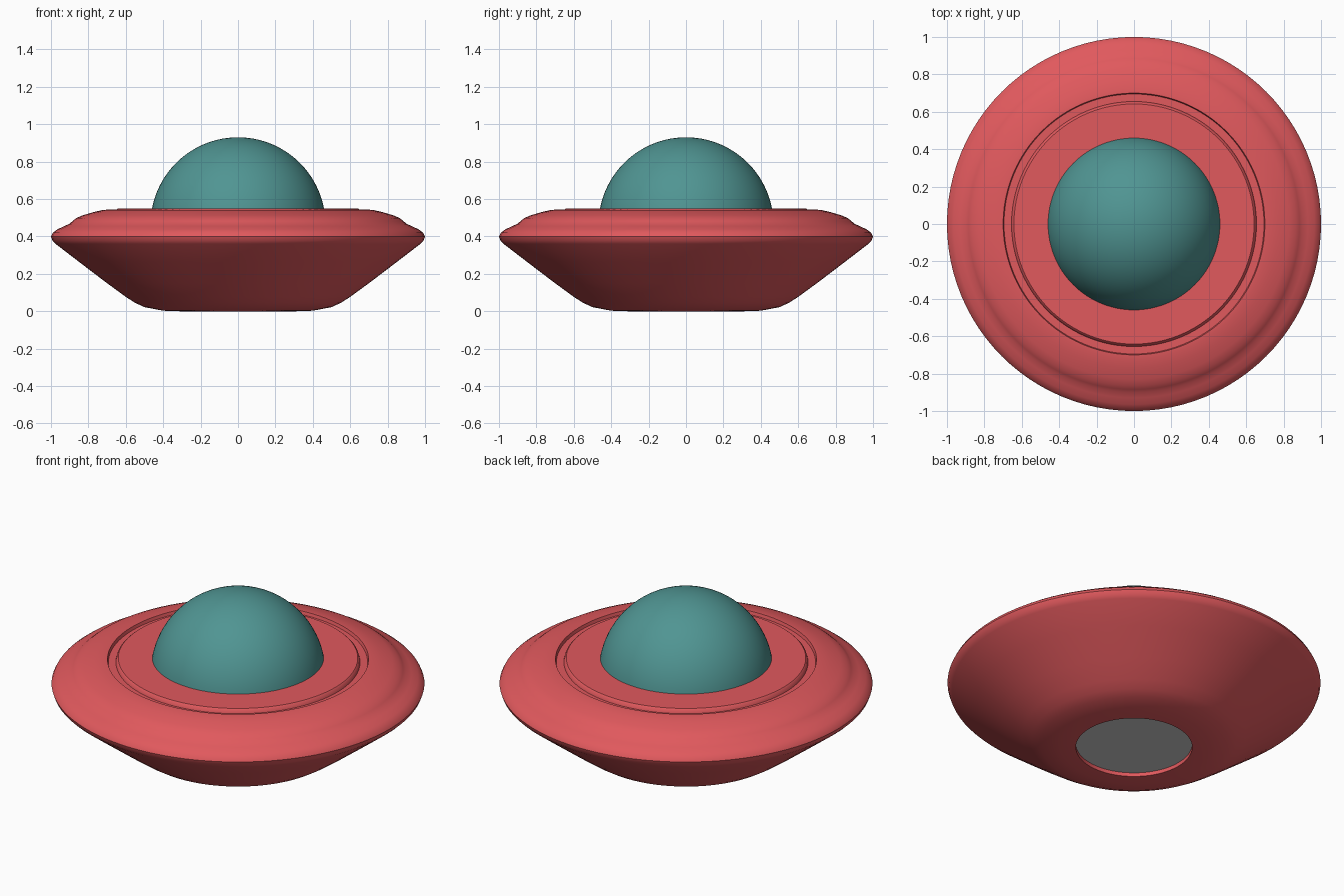
import bpy, math

if "Cube" in bpy.data.objects:
    bpy.data.objects.remove(bpy.data.objects["Cube"])

SEGMENTS = 96


def material(name, color):
    mat = bpy.data.materials.new(name)
    mat.diffuse_color = (*color, 1)
    mat.use_nodes = True
    mat.node_tree.nodes["Principled BSDF"].inputs["Base Color"].default_value = mat.diffuse_color
    return mat


def lathe(name, profile, mat=None, angle=22):
    """Revolve (radius, z) points, listed from bottom to top, about z."""
    verts, faces, rings = [], [], []
    for r, z in profile:
        count = 1 if r < 1e-5 else SEGMENTS
        rings.append([len(verts) + i for i in range(count)])
        for i in range(count):
            a = 2 * math.pi * i / SEGMENTS
            verts.append((r * math.cos(a), r * math.sin(a), z))
    for low, high in zip(rings, rings[1:]):
        for i in range(SEGMENTS):
            j = (i + 1) % SEGMENTS
            quad = [low[i % len(low)], low[j % len(low)],
                    high[j % len(high)], high[i % len(high)]]
            faces.append(list(dict.fromkeys(quad)))
    mesh = bpy.data.meshes.new(name)
    mesh.from_pydata(verts, [], faces)
    obj = bpy.data.objects.new(name, mesh)
    bpy.context.collection.objects.link(obj)
    if mat:
        mesh.materials.append(mat)
    bpy.ops.object.select_all(action='DESELECT')
    obj.select_set(True)
    bpy.context.view_layer.objects.active = obj
    bpy.ops.object.shade_smooth_by_angle(angle=math.radians(angle))
    return obj


red = material("hull_red", (0.75, 0.10, 0.11))
teal = material("dome_teal", (0.08, 0.30, 0.29))

# Saucer hull: recessed belly opening, flared underside, rounded rim, grooved deck
lathe("saucer_hull", [
    (0.312, 0.022), (0.312, 0.0), (0.40, 0.003), (0.50, 0.022), (0.55, 0.045),
    (0.60, 0.077), (0.70, 0.15), (0.85, 0.264), (0.975, 0.36), (0.992, 0.377),
    (1.0, 0.40), (0.99, 0.42), (0.965, 0.438), (0.93, 0.455), (0.90, 0.468),
    (0.885, 0.482), (0.865, 0.498), (0.83, 0.513), (0.77, 0.531), (0.72, 0.542),
    (0.70, 0.543), (0.695, 0.525), (0.655, 0.525), (0.65, 0.543),
    (0.642, 0.55), (0.0, 0.55)], red, 35)

# Grey hatch set into the belly
lathe("belly_hatch", [(0.0, 0.022), (0.312, 0.022)][::-1]).data.flip_normals()

# Glass dome: spherical cap
R, cz = 0.468, 0.462
start = math.asin((0.54 - cz) / R)
lathe("cockpit_dome", [
    (R * math.cos(t), cz + R * math.sin(t))
    for t in (start + (math.pi / 2 - start) * i / 24 for i in range(25))], teal, 40)
